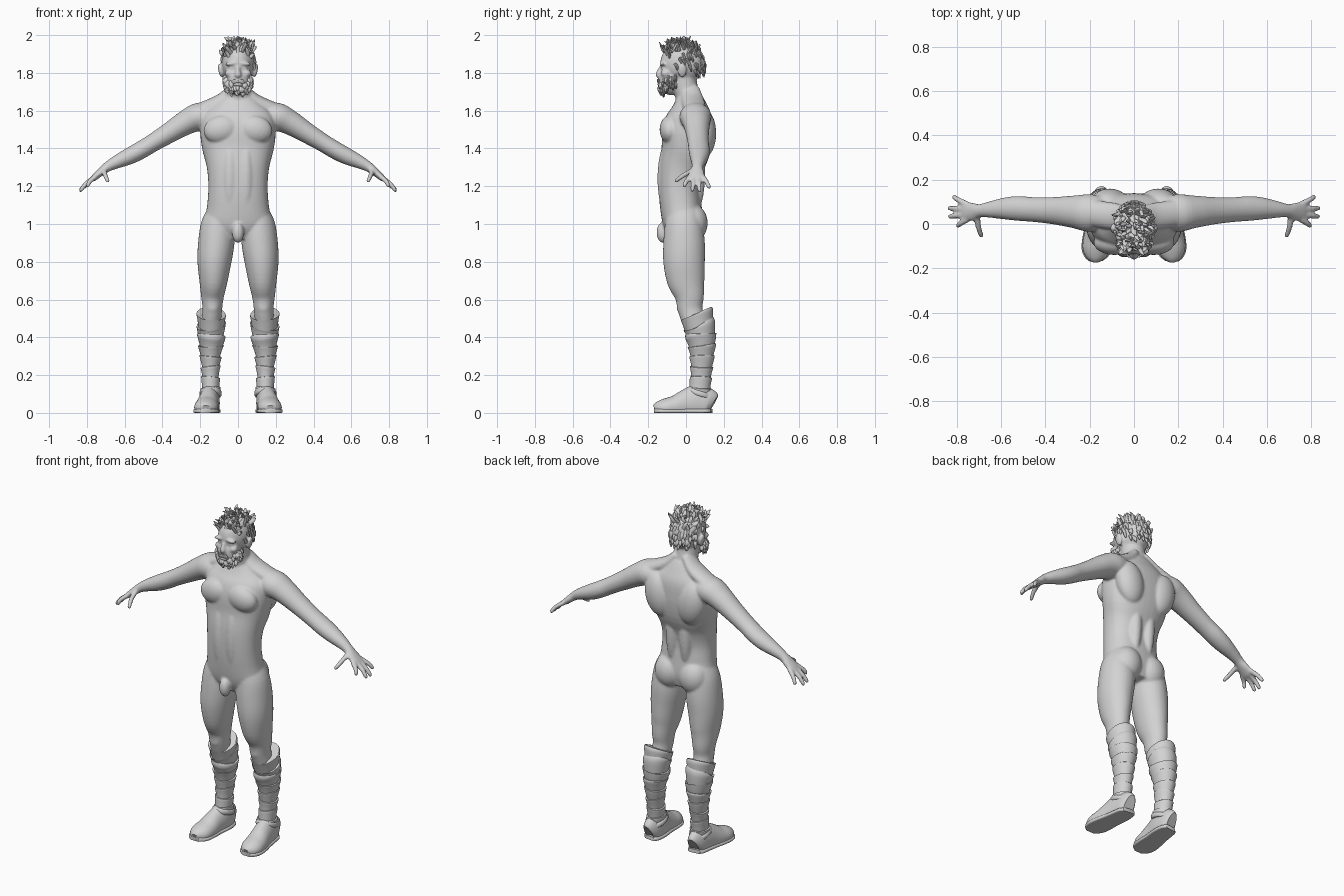
import bpy, bmesh, math, random
from mathutils import Vector, Matrix

random.seed(4)
if "Cube" in bpy.data.objects:
    bpy.data.objects.remove(bpy.data.objects["Cube"])

GREY = (0.65, 0.65, 0.65, 1)
grey = bpy.data.materials.new("plain grey")
grey.use_nodes = True
grey.diffuse_color = GREY
grey.node_tree.nodes["Principled BSDF"].inputs["Base Color"].default_value = GREY


def finish(name, bm, angle=None):
    """Turn a bmesh into a named, smooth shaded object."""
    bmesh.ops.recalc_face_normals(bm, faces=bm.faces)
    mesh = bpy.data.meshes.new(name)
    bm.to_mesh(mesh)
    bm.free()
    mesh.materials.append(grey)
    ob = bpy.data.objects.new(name, mesh)
    bpy.context.collection.objects.link(ob)
    mesh.polygons.foreach_set("use_smooth", [True] * len(mesh.polygons))
    if angle:
        bpy.ops.object.select_all(action='DESELECT')
        ob.select_set(True)
        bpy.context.view_layer.objects.active = ob
        bpy.ops.object.shade_smooth_by_angle(angle=math.radians(angle))
    return ob


def refine(rows, steps):
    """Catmull-Rom interpolation of the rows."""
    rows = [Vector(r) for r in rows]
    out = []
    for i in range(len(rows) - 1):
        p0, p1, p2, p3 = (rows[min(max(i + k, 0), len(rows) - 1)] for k in (-1, 0, 1, 2))
        for s in range(steps):
            t = s / steps
            out.append(0.5 * (2 * p1 + (p2 - p0) * t + (2 * p0 - 5 * p1 + 4 * p2 - p3) * t * t
                              + (3 * p1 - p0 - 3 * p2 + p3) * t ** 3))
    return out + [rows[-1]]


def loft(bm, rows, ref, sides=24, steps=4, p=2.0, side=1):
    """Skin through rows of x, y, z, radius along ref, other radius."""
    rows = refine(rows, steps)
    centres = [Vector((r[0] * side, r[1], r[2])) for r in rows]
    rings = []
    for i, r in enumerate(rows):
        t = (centres[min(i + 1, len(rows) - 1)] - centres[max(i - 1, 0)]).normalized()
        u = (Vector(ref) - t * t.dot(Vector(ref))).normalized()
        v = t.cross(u)
        ring = []
        for k in range(sides):
            c, s = math.cos(math.tau * k / sides), math.sin(math.tau * k / sides)
            c, s = (math.copysign(abs(w) ** (2 / p), w) for w in (c, s))
            ring.append(bm.verts.new(centres[i] + u * c * r[3] + v * s * r[4]))
        rings.append(ring)
    for a, b in zip(rings, rings[1:]):
        for k in range(sides):
            n = (k + 1) % sides
            bm.faces.new((a[k], a[n], b[n], b[k]))
    bm.faces.new(rings[0][::-1])
    bm.faces.new(rings[-1])
    return [v for ring in rings for v in ring]


def blob(bm, centre, radii, tilt=0):
    m = Matrix.Translation(centre) @ Matrix.Rotation(tilt, 4, 'Y') @ Matrix.Diagonal((*radii, 1))
    bmesh.ops.create_uvsphere(bm, u_segments=24, v_segments=16, radius=1, matrix=m)


X, Y = (1, 0, 0), (0, 1, 0)
body = bmesh.new()

# Torso and neck
loft(body, [(0, -.005, .93, .12, .08), (0, -.015, 1.0, .175, .105), (0, -.028, 1.1, .163, .11),
            (0, -.035, 1.2, .157, .11), (0, -.025, 1.3, .165, .118), (0, 0, 1.4, .19, .13),
            (0, .008, 1.5, .2, .132), (0, .02, 1.58, .185, .115), (0, .02, 1.64, .125, .085),
            (0, .015, 1.69, .07, .06)], X, 40, p=2.3)
loft(body, [(0, .02, 1.6, .09, .08), (0, .01, 1.67, .076, .066), (0, -.005, 1.73, .068, .066),
            (0, -.02, 1.82, .066, .066)], X)
blob(body, (0, -.122, .955), (.032, .034, .055))

# Head, nose and mouth
blob(body, (0, -.02, 1.85), (.087, .117, .11))
blob(body, (0, -.08, 1.765), (.066, .066, .083))
loft(body, [(0, -.125, 1.84, .009, .01), (0, -.14, 1.81, .012, .014),
            (0, -.146, 1.79, .018, .016), (0, -.138, 1.782, .014, .012)], X)
blob(body, (0, -.143, 1.738), (.024, .01, .008))

for s in (1, -1):
    # Face sides
    blob(body, (s * .036, -.125, 1.849), (.036, .016, .01), s * .12)
    blob(body, (s * .034, -.119, 1.826), (.015, .012, .01))
    blob(body, (s * .045, -.108, 1.797), (.026, .026, .02))
    blob(body, (s * .093, -.02, 1.812), (.011, .024, .038), s * .2)
    # Torso muscles
    blob(body, (s * .088, -.085, 1.5), (.095, .055, .075), s * .2)
    blob(body, (s * .042, -.095, 1.24), (.048, .056, .2))
    blob(body, (s * .045, .05, 1.28), (.042, .052, .22))
    blob(body, (s * .11, .095, 1.48), (.085, .065, .13), s * .2)
    blob(body, (s * .082, .035, 1.005), (.086, .08, .1))
    loft(body, [(.03, .025, 1.72, .045, .025), (.09, .035, 1.655, .06, .035),
                (.2, .05, 1.6, .06, .04)], Y, side=s)
    # Arm and palm
    loft(body, [(.12, .05, 1.56, .07, .06), (.2, .05, 1.568, .085, .075), (.27, .055, 1.54, .074, .066),
                (.36, .06, 1.485, .062, .055), (.45, .065, 1.43, .056, .048), (.52, .07, 1.388, .056, .047),
                (.58, .07, 1.357, .05, .044), (.65, .065, 1.325, .037, .034), (.695, .06, 1.3, .03, .026),
                (.73, .056, 1.272, .041, .021), (.765, .055, 1.242, .045, .016),
                (.775, .055, 1.233, .036, .01)], Y, side=s)
    # Fingers and thumb
    for base, tip in (((.755, .02, 1.25), (.8, -.012, 1.198)), ((.755, .043, 1.25), (.838, .033, 1.174)),
                      ((.755, .067, 1.25), (.84, .072, 1.172)), ((.755, .088, 1.25), (.818, .126, 1.19)),
                      ((.71, .04, 1.285), (.688, -.06, 1.224))):
        a, b = Vector(base), Vector(tip)
        mid = a.lerp(b, .55) + Vector((.004, 0, .005))
        ref = X if base[0] < .75 else Y
        loft(body, [(*a, .016, .014), (*mid, .013, .013), (*a.lerp(b, .92), .011, .011),
                    (*b, .006, .006)], ref, 12, side=s)
    # Leg and kneecap
    loft(body, [(.145, .07, .38, .05, .055), (.142, .045, .47, .052, .06), (.136, .022, .55, .052, .066),
                (.135, .018, .62, .061, .078), (.13, 0, .7, .075, .1), (.125, -.01, .8, .09, .11),
                (.115, -.01, .9, .096, .11), (.105, -.012, 1.0, .09, .1),
                (.09, -.015, 1.08, .065, .085)], X, 32, side=s)
    blob(body, (s * .135, -.025, .565), (.034, .024, .045))

figure = finish("body", body)
remesh = figure.modifiers.new("fuse parts", 'REMESH')
remesh.mode = 'VOXEL'
remesh.voxel_size = .0065
remesh.use_smooth_shade = True
relax = figure.modifiers.new("soften joins", 'SMOOTH')
relax.factor = .5
relax.iterations = 6

# Shin wraps, shoes and soles
shin = refine([(.145, .07, .07, .05, .066), (.145, .072, .12, .05, .06), (.145, .08, .2, .046, .055),
               (.145, .085, .3, .055, .064), (.142, .08, .4, .071, .078), (.142, .055, .53, .074, .084)], 12)
shoe_rows = [(.15, .138, .1, .03), (.148, .115, .13, .047), (.15, .06, .15, .054), (.158, 0, .125, .056),
             (.165, -.06, .092, .062), (.17, -.11, .076, .062), (.172, -.145, .06, .048),
             (.172, -.165, .042, .024)]


def shin_at(z, grow):
    r = min(shin, key=lambda q: abs(q[2] - z))
    return (r[0], r[1], z, r[3] + grow, r[4] + grow)


for s, label in ((1, "left"), (-1, "right")):
    wraps = bmesh.new()
    for i in range(8):
        top = .525 - i * .056
        band = [shin_at(top - .072, -.006), shin_at(top - .03, 0), shin_at(top - .006, .004),
                shin_at(top, .001), shin_at(top, -.012)]
        lean = (.06, -.12, .1, -.08)[i % 4]
        for v in loft(wraps, band, X, 32, 2, side=s):
            v.co.z += lean * (v.co.x * s - .145) + .12 * (v.co.y - .07) * (1 if i == 0 else .4)
    finish(label + "_shin_wraps", wraps, 40)

    shoe = bmesh.new()
    for v in loft(shoe, [(x, y, h * .35, w, h * .65) for x, y, h, w in shoe_rows], X, 28, side=s):
        v.co.z = max(v.co.z, .004)
    # Ankle strap
    strap = [shin_at(.088, .002), shin_at(.094, .008), shin_at(.112, .008), shin_at(.118, .002)]
    for v in loft(shoe, strap, X, 32, 2, side=s):
        v.co.z += -.25 * (v.co.y - .07)
    finish(label + "_shoe", shoe, 45)

    sole = bmesh.new()
    for v in loft(sole, [(x, y - .003, .01, w + .005, .012) for x, y, h, w in shoe_rows], X, 28, p=4, side=s):
        v.co.z = max(v.co.z, 0)
    finish(label + "_sole", sole, 45)


def tuft(bm, root, tip, bend, width):
    """A flattened, tapering lock."""
    root, tip = Vector(root), Vector(tip)
    mid = root.lerp(tip, .5) + Vector(bend)
    loft(bm, [(*root, width, width * .7), (*mid, width * .85, width * .5), (*tip, .002, .002)], X, 8, 3)


def spread(r):
    return random.uniform(-r, r)


# Swept hair on the crown
hair = bmesh.new()
for _ in range(120):
    x, y = spread(.066), random.uniform(-.115, .07)
    drop = 1 - (x / .087) ** 2 - ((y + .02) / .117) ** 2
    if drop < .08:
        continue
    z = 1.845 + .11 * math.sqrt(drop)
    tip = (x * 1.15 + spread(.025), y - .012 + spread(.03), min(z + random.uniform(.022, .05), 1.995))
    tuft(hair, (x, y, z), tip, (spread(.008), spread(.008), .006), random.uniform(.009, .015))
# Short locks lying on the sides and back
for _ in range(90):
    a, z = random.uniform(-.35, math.pi + .35), random.uniform(1.8, 1.92)
    ring = math.sqrt(1 - ((z - 1.85) / .11) ** 2)
    out = Vector((math.cos(a) * .085 * ring, math.sin(a) * .115 * ring - .02, z))
    if abs(out.y + .02) < .03 and z < 1.855:
        continue
    tuft(hair, out, out + Vector((out.x * .02, .01, -.034)), (out.x * .05, .003, 0), .011)
finish("hair", hair, 50)

# Beard along the jaw, and moustache
beard = bmesh.new()
for _ in range(130):
    a, z = random.uniform(-2.0, 2.0), random.uniform(1.695, 1.755)
    if abs(a) > .9:
        z += .03 * (abs(a) - .5)
    elif z > 1.73 and abs(a) < .45:
        continue
    ring = math.sqrt(max(.1, 1 - ((z - 1.765) / .086) ** 2))
    root = Vector((math.sin(a) * .064 * ring, -.08 - math.cos(a) * .064 * ring, z))
    tip = root + Vector((math.sin(a) * .006 + spread(.006), -math.cos(a) * .006, -.027))
    tuft(beard, root, tip, (math.sin(a) * .006, -math.cos(a) * .006, 0), .011)
for k in range(-4, 5):
    tuft(beard, (k * .005, -.147, 1.765), (k * .009, -.143 + abs(k) * .003, 1.742 - abs(k) * .002),
         (0, -.004, 0), .008)
finish("beard", beard, 50)
